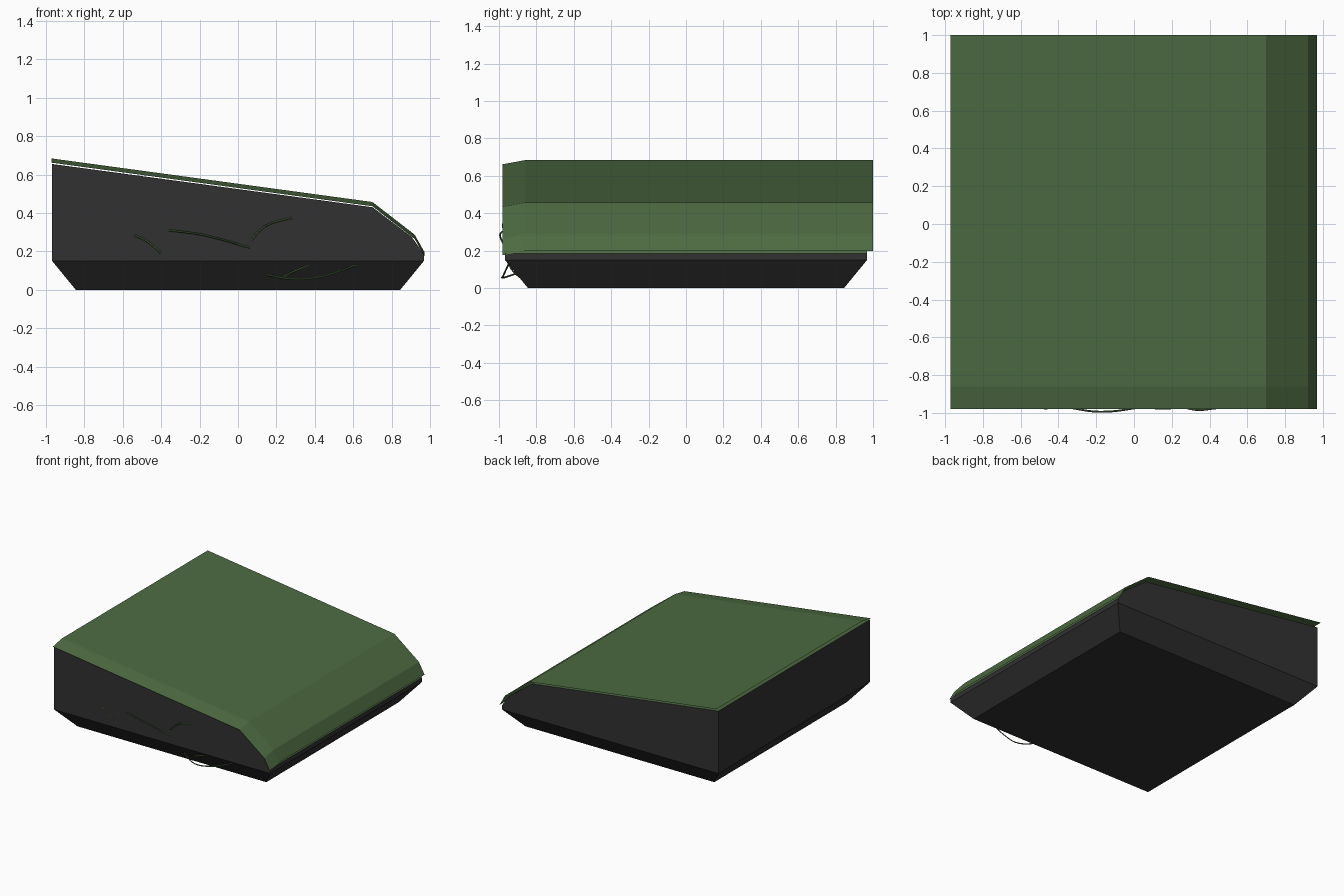
import bpy, bmesh

if "Cube" in bpy.data.objects:
    bpy.data.objects.remove(bpy.data.objects["Cube"])


def material(name, rgb):
    m = bpy.data.materials.new(name)
    m.diffuse_color = (*rgb, 1)
    m.use_nodes = True
    m.node_tree.nodes["Principled BSDF"].inputs["Base Color"].default_value = m.diffuse_color
    return m


ROCK = material("dark rock", (0.031, 0.031, 0.031))
MOSS = material("moss green", (0.075, 0.147, 0.054))


def add_mesh(name, bm, *mats):
    me = bpy.data.meshes.new(name)
    bm.to_mesh(me)
    bm.free()
    for m in mats:
        me.materials.append(m)
    ob = bpy.data.objects.new(name, me)
    bpy.context.collection.objects.link(ob)
    return ob


# rock body: sloping side profile extruded front to back, plus a tapered foot
R = 0.968
profile = [(-R, 0.15), (R, 0.15), (R, 0.185), (0.905, 0.275), (0.70, 0.43), (-R, 0.655)]
bm = bmesh.new()
front = [bm.verts.new((x, -R, z)) for x, z in profile]
back = [bm.verts.new((x, R, z)) for x, z in profile]
bm.faces.new(front)
bm.faces.new(back[::-1])
n = len(profile)
for i in range(1, n):
    j = (i + 1) % n
    bm.faces.new((front[i], back[i], back[j], front[j]))
ring = [front[0], front[1], back[1], back[0]]
foot = [bm.verts.new((v.co.x * 0.845 / R, v.co.y * 0.845 / R, 0)) for v in ring]
for i in range(4):
    j = (i + 1) % 4
    bm.faces.new((ring[i], ring[j], foot[j], foot[i]))
bm.faces.new(foot)
bmesh.ops.recalc_face_normals(bm, faces=bm.faces)
# upward faces under the cover are mossy
for f in bm.faces:
    f.material_index = 1 if f.normal.z > 0.3 else 0
add_mesh("rock_body", bm, ROCK, MOSS)

# moss cover: thin sheet floating over the slope, dipping at the front edge
cover = [(-0.972, 0.684), (0.70, 0.457), (0.92, 0.287), (0.97, 0.198)]
bm = bmesh.new()
rows = [[bm.verts.new((x, y, z - dip)) for x, z in cover]
        for y, dip in ((-0.98, 0.022), (-0.86, 0), (1.0, 0))]
for a, b in zip(rows, rows[1:]):
    for i in range(len(cover) - 1):
        bm.faces.new((a[i], a[i + 1], b[i + 1], b[i]))
add_mesh("moss_cover", bm, MOSS)

# thin grass strands on the front face
strands = [
    [(-0.54, -0.968, 0.285), (-0.47, -0.976, 0.25), (-0.40, -0.968, 0.19)],
    [(-0.36, -0.97, 0.31), (-0.18, -0.994, 0.285), (0.06, -0.968, 0.22)],
    [(0.07, -0.968, 0.26), (0.14, -0.978, 0.33), (0.28, -0.968, 0.375)],
    [(0.14, -0.90, 0.08), (0.30, -0.98, 0.055), (0.44, -0.975, 0.07), (0.62, -0.948, 0.13)],
    [(0.18, -0.855, 0.033), (0.27, -0.92, 0.085), (0.37, -0.95, 0.13)],
]
for k, pts in enumerate(strands):
    cu = bpy.data.curves.new(f"grass_strand_{k + 1}", 'CURVE')
    cu.dimensions = '3D'
    cu.bevel_depth = 0.005
    cu.bevel_resolution = 0
    cu.resolution_u = 6
    cu.use_fill_caps = True
    sp = cu.splines.new('BEZIER')
    sp.bezier_points.add(len(pts) - 1)
    for p, co in zip(sp.bezier_points, pts):
        p.co = co
        p.handle_left_type = p.handle_right_type = 'AUTO'
    cu.materials.append(MOSS)
    bpy.context.collection.objects.link(bpy.data.objects.new(cu.name, cu))
